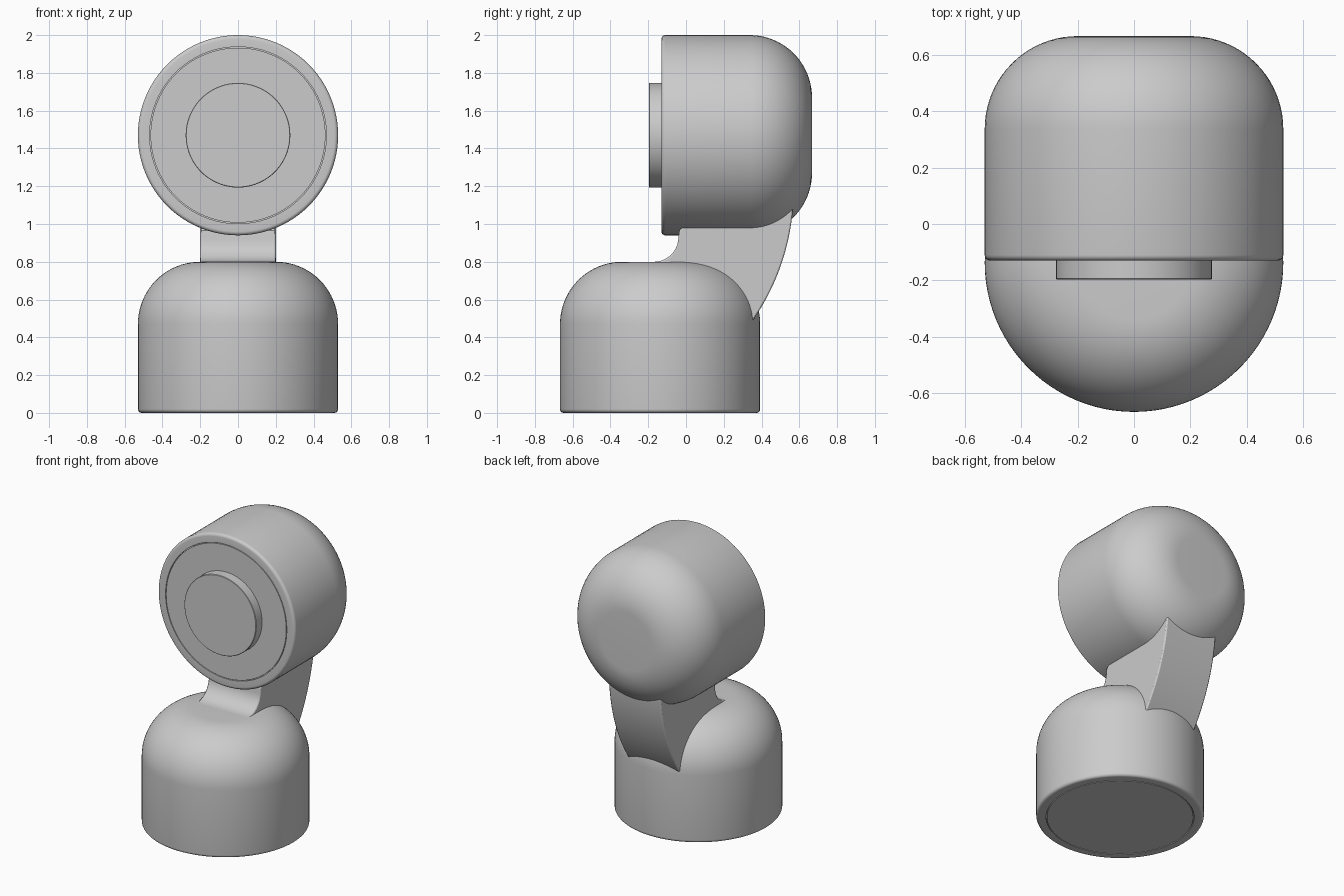
import bpy, bmesh, math
from mathutils import Matrix, Vector

cube = bpy.data.objects.get("Cube")
if cube:
    bpy.data.objects.remove(cube, do_unlink=True)

GREY = (0.6, 0.6, 0.6, 1)
grey = bpy.data.materials.new("plain grey")
grey.use_nodes = True
grey.diffuse_color = GREY
grey.node_tree.nodes["Principled BSDF"].inputs["Base Color"].default_value = GREY

R = 0.53          # radius of both pods
AXIS_Y = -0.137   # centre of the base
HEAD_Z = 1.47     # centre of the head


def finish(name, bm, matrix=Matrix()):
    bmesh.ops.recalc_face_normals(bm, faces=bm.faces)
    mesh = bpy.data.meshes.new(name)
    bm.to_mesh(mesh)
    bm.free()
    mesh.transform(matrix)
    mesh.materials.append(grey)
    obj = bpy.data.objects.new(name, mesh)
    bpy.context.collection.objects.link(obj)
    bpy.ops.object.select_all(action='DESELECT')
    obj.select_set(True)
    bpy.context.view_layer.objects.active = obj
    bpy.ops.object.shade_smooth_by_angle(angle=math.radians(35))
    return obj


def arc(cx, cz, r, start, end, steps):
    angles = [math.radians(start + (end - start) * i / steps) for i in range(steps + 1)]
    return [(cx + r * math.cos(a), cz + r * math.sin(a)) for a in angles]


def lathe(name, profile, matrix, segments=96):
    bm = bmesh.new()
    verts = [bm.verts.new((r, 0, z)) for r, z in profile]
    edges = [bm.edges.new(pair) for pair in zip(verts, verts[1:])]
    bmesh.ops.spin(bm, geom=verts + edges, cent=(0, 0, 0), axis=(0, 0, 1),
                   angle=math.tau, steps=segments)
    bmesh.ops.remove_doubles(bm, verts=bm.verts, dist=0.0001)
    return finish(name, bm, matrix)


def pod(name, height, matrix):
    """Rounded drum with a thin groove around its flat end."""
    fillet, dome = 0.02, 0.33
    profile = [(0, 0), (0.463, 0), (0.463, 0.01), (0.468, 0.01), (0.468, 0)]
    profile += arc(R - fillet, fillet, fillet, -90, 0, 5)
    profile += arc(R - dome, height - dome, dome, 0, 90, 20)
    profile.append((0, height))
    return lathe(name, profile, matrix)


# Upright base and forward-facing head
to_front = Matrix.Rotation(-math.pi / 2, 4, 'X')
pod("base", 0.8, Matrix.Translation((0, AXIS_Y, 0)))
pod("head", 0.797, Matrix.Translation((0, -0.13, HEAD_Z)) @ to_front)

# Raised round disc on the face of the head
disc = [(0, 0), (0.274, 0), (0.277, 0.003), (0.277, 0.08), (0, 0.08)]
lathe("front_disc", disc, Matrix.Translation((0, -0.197, HEAD_Z)) @ to_front)

# Neck: curved side profile (y, z) extruded across x
profile = [(-0.17, 0.77)] + arc(-0.17, 0.93, 0.13, -90, 0, 10)
profile += [(-0.035, 0.965), (0.05, 1.05), (0.2, 1.2), (0.52, 1.2)]
profile += arc(-0.64, 1.18, 1.21, 0, -43, 20)
profile += [(0.1, 0.4), (0, 0.6)]
bm = bmesh.new()
side = bm.faces.new([bm.verts.new((-0.2, y, z)) for y, z in profile])
bmesh.ops.extrude_face_region(bm, geom=[side])
moved = [v for v in bm.verts if v not in set(side.verts)]
bmesh.ops.translate(bm, verts=moved, vec=Vector((0.4, 0, 0)))
neck = finish("neck", bm)
bevel = neck.modifiers.new("soft edges", 'BEVEL')
bevel.width = 0.008
bevel.segments = 2
bevel.limit_method = 'ANGLE'
bevel.angle_limit = math.radians(40)
